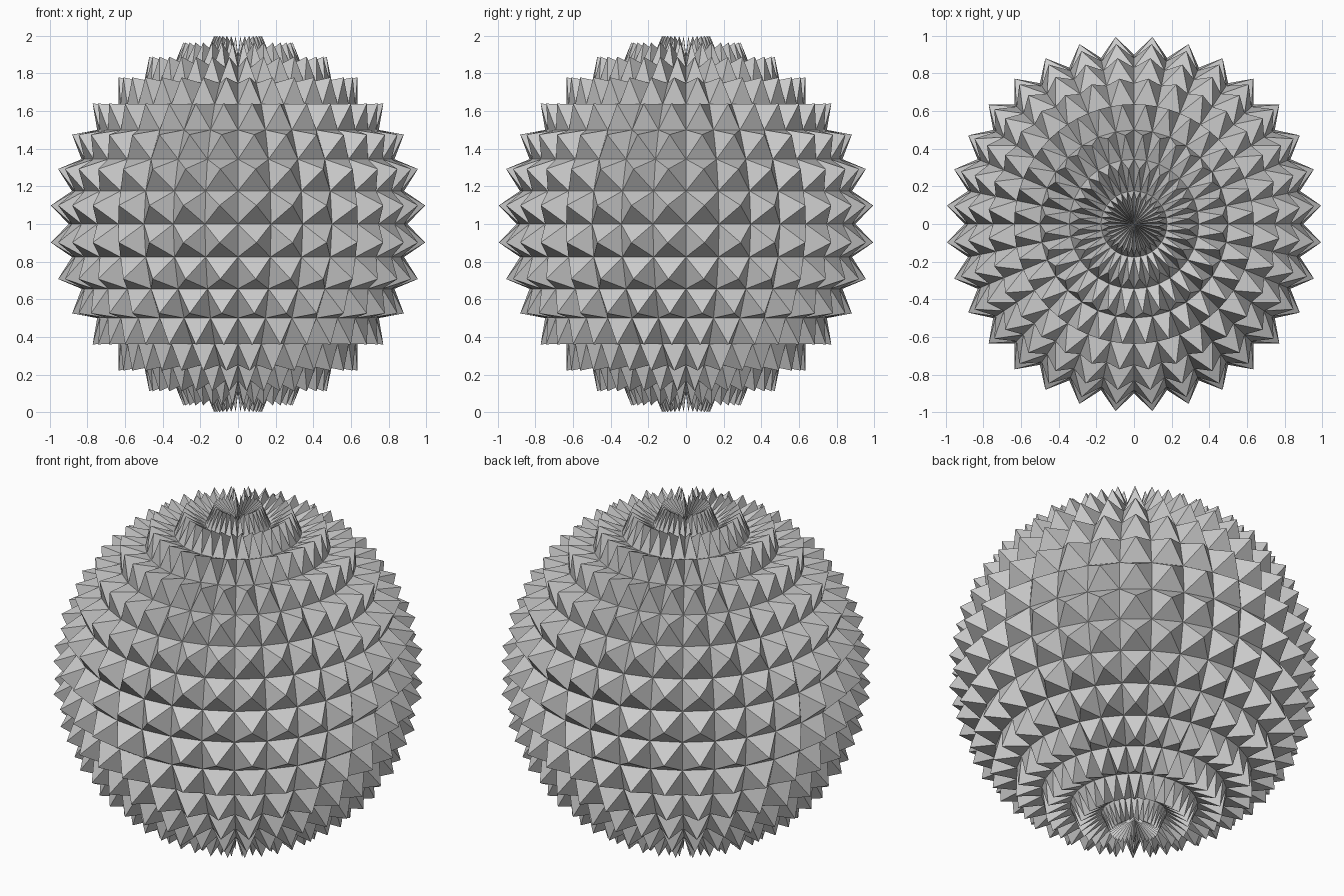
import bpy
import bmesh

RADIUS = 0.9      # base sphere
SPIKE = 0.1125    # spike height above each face

cube = bpy.data.objects.get("Cube")
if cube:
    bpy.data.objects.remove(cube, do_unlink=True)

# Plain grey material
grey = bpy.data.materials.new("grey")
grey.use_nodes = True
colour = (0.6, 0.6, 0.6, 1.0)
grey.diffuse_color = colour
grey.node_tree.nodes["Principled BSDF"].inputs["Base Color"].default_value = colour

# Sphere with every face raised into a pyramid spike
bm = bmesh.new()
bmesh.ops.create_uvsphere(bm, u_segments=32, v_segments=16, radius=RADIUS)
bmesh.ops.recalc_face_normals(bm, faces=bm.faces[:])
bm.normal_update()
bmesh.ops.poke(bm, faces=bm.faces[:], offset=SPIKE, center_mode="MEAN")
mesh = bpy.data.meshes.new("spiked_ball")
bm.to_mesh(mesh)
bm.free()
mesh.materials.append(grey)

ball = bpy.data.objects.new("spiked_ball", mesh)
ball.location.z = 1.0
bpy.context.collection.objects.link(ball)
